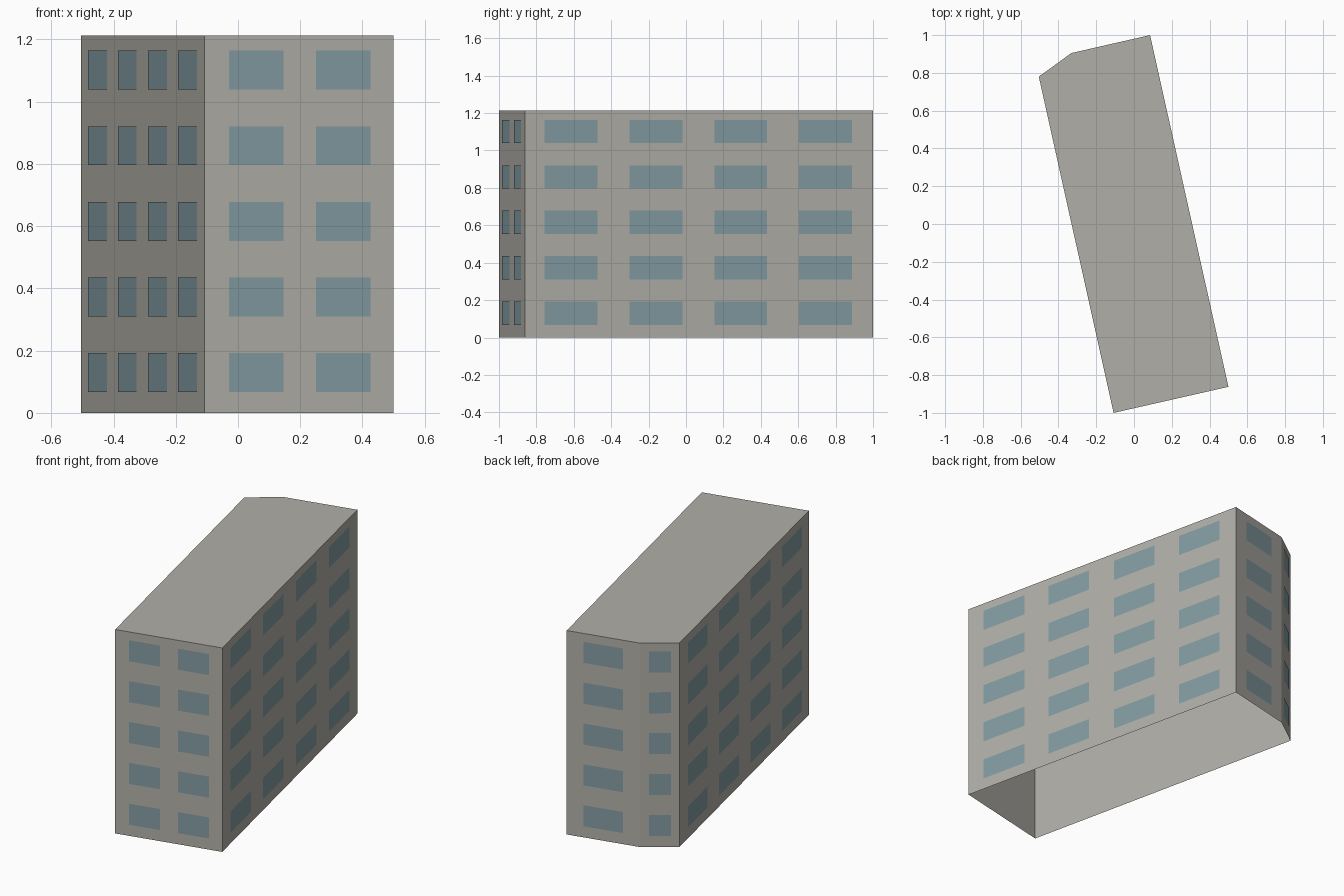
import bpy
import bmesh
from mathutils import Vector

cube = bpy.data.objects.get("Cube")
if cube:
    bpy.data.objects.remove(cube, do_unlink=True)

HEIGHT = 1.213
FLOORS = 5
FLOOR_STEP = 0.243
FIRST_SILL = 0.067
WINDOW_HEIGHT = 0.125
OFFSET = 0.002


def material(name, colour):
    mat = bpy.data.materials.new(name)
    mat.use_nodes = True
    mat.diffuse_color = (*colour, 1)
    mat.node_tree.nodes["Principled BSDF"].inputs["Base Color"].default_value = (*colour, 1)
    return mat


def add_object(name, bm, mat):
    mesh = bpy.data.meshes.new(name)
    bm.to_mesh(mesh)
    bm.free()
    mesh.materials.append(mat)
    obj = bpy.data.objects.new(name, mesh)
    bpy.context.collection.objects.link(obj)


concrete = material("warm grey concrete", (0.44, 0.43, 0.39))
glass = material("blue grey glass", (0.23, 0.335, 0.365))

# Footprint corners, counter-clockwise from above
front_right, front_left = Vector((-0.108, -1.0, 0)), Vector((0.5, -0.862, 0))
back_left, back_mid = Vector((0.085, 1.0, 0)), Vector((-0.332, 0.905, 0))
back_right = Vector((-0.504, 0.78, 0))
corners = [front_right, front_left, back_left, back_mid, back_right]
up = Vector((0, 0, 1))

# Building shell: walls and flat roof, open underneath
bm = bmesh.new()
low = [bm.verts.new(c) for c in corners]
high = [bm.verts.new(c + up * HEIGHT) for c in corners]
for i in range(len(corners)):
    j = (i + 1) % len(corners)
    bm.faces.new((low[i], low[j], high[j], high[i]))
bm.faces.new(high)
add_object("building_shell", bm, concrete)


# Window panes: a grid of thin plates just outside each wall
def window_grid(name, start, end, centres, width):
    along = end - start
    out = along.cross(up).normalized() * OFFSET
    bm = bmesh.new()
    for floor in range(FLOORS):
        sill = FIRST_SILL + floor * FLOOR_STEP
        for c in centres:
            a = start + along * (c - width / 2) + out + up * sill
            b = a + along * width
            rise = up * WINDOW_HEIGHT
            bm.faces.new([bm.verts.new(p) for p in (a, b, b + rise, a + rise)])
    add_object(name, bm, glass)


long_wall = (0.133, 0.376, 0.62, 0.863)
window_grid("front_windows", front_right, front_left, (0.274, 0.733), 0.287)
window_grid("left_windows", front_left, back_left, long_wall, 0.152)
window_grid("back_windows", back_left, back_mid, (0.5,), 0.54)
window_grid("corner_windows", back_mid, back_right, (0.5,), 0.56)
window_grid("right_windows", back_right, front_right, [1 - c for c in long_wall], 0.152)
